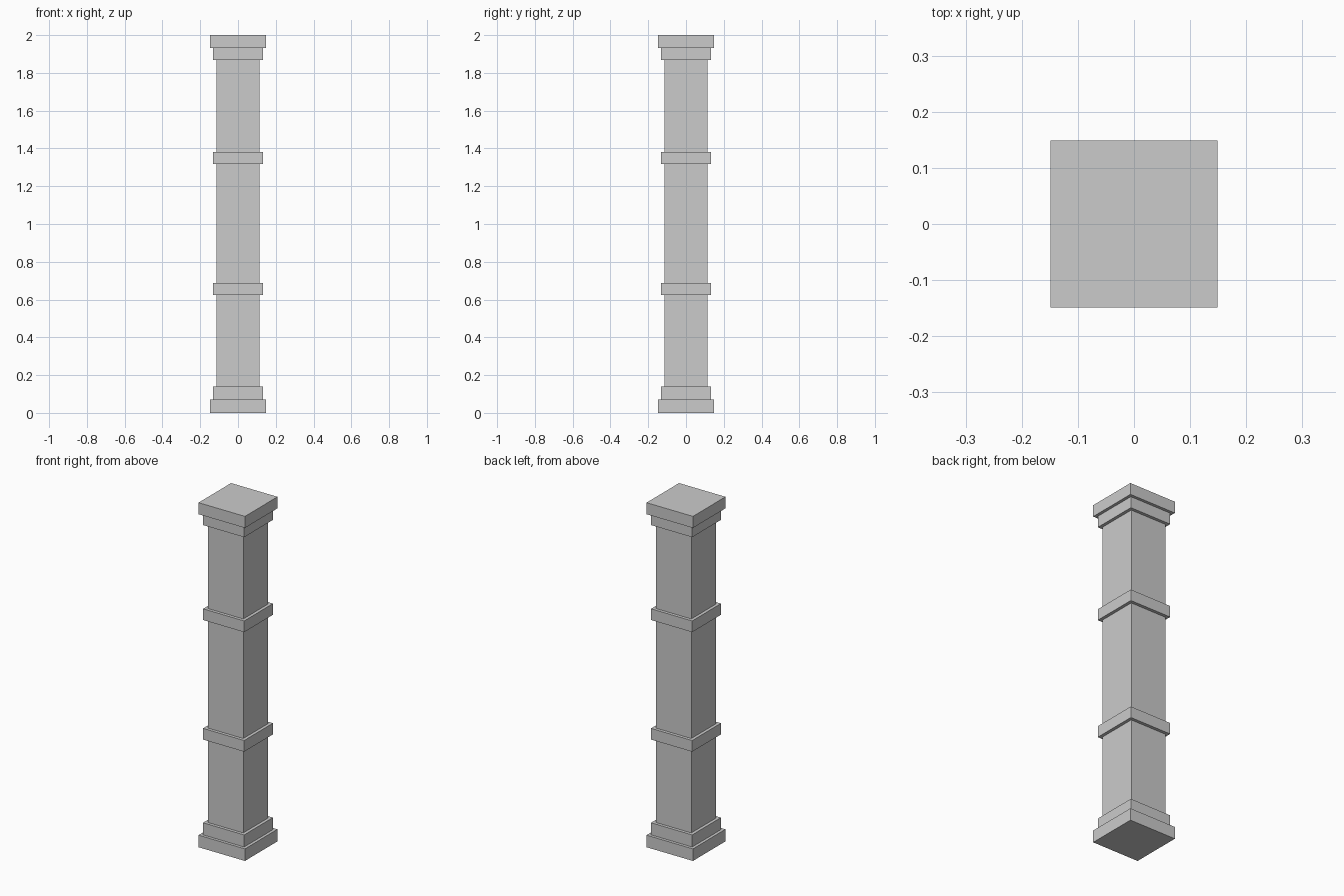
import bpy

if "Cube" in bpy.data.objects:
    bpy.data.objects.remove(bpy.data.objects["Cube"])


def block(name, half, z0, z1):
    """Square block centred on the pillar axis, spanning z0..z1."""
    bpy.ops.mesh.primitive_cube_add(size=1, location=(0, 0, (z0 + z1) / 2))
    ob = bpy.context.object
    ob.name = name
    ob.scale = (2 * half, 2 * half, z1 - z0)
    bpy.ops.object.transform_apply(location=False, rotation=False, scale=True)
    return ob


PLINTH, COLLAR, SHAFT = 0.149, 0.132, 0.114

# Stepped base
block("base_plinth", PLINTH, 0.0, 0.07)
block("base_step", COLLAR, 0.07, 0.14)

# Main shaft
block("shaft", SHAFT, 0.14, 1.868)

# Bands around the shaft
block("lower_band", COLLAR, 0.623, 0.688)
block("upper_band", COLLAR, 1.317, 1.382)

# Stepped capital
block("capital_step", COLLAR, 1.868, 1.933)
block("capital_slab", PLINTH, 1.933, 2.0)
